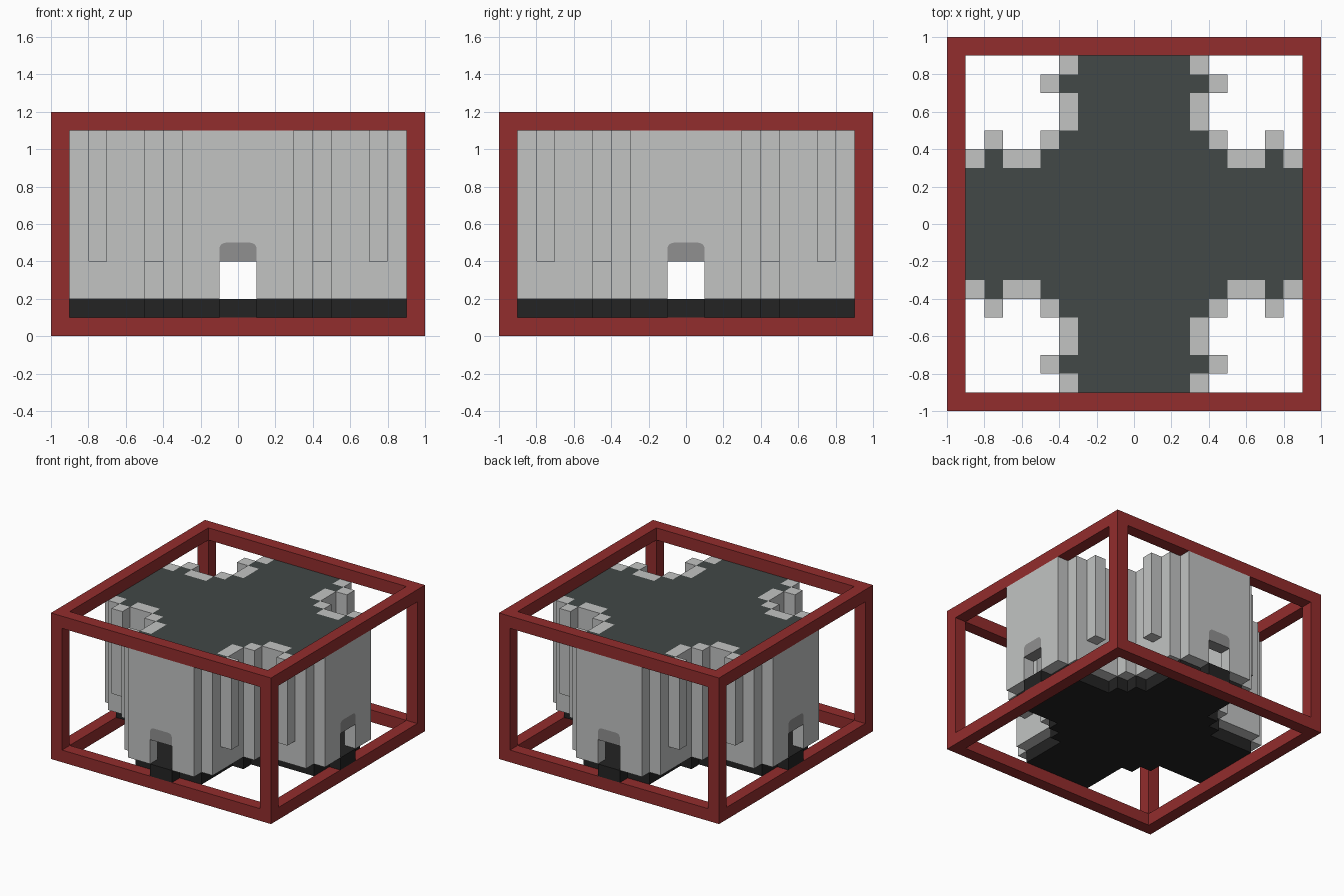
import bpy, bmesh, math
from mathutils import Matrix

if "Cube" in bpy.data.objects:
    bpy.data.objects.remove(bpy.data.objects["Cube"], do_unlink=True)


def material(name, rgb):
    m = bpy.data.materials.new(name)
    m.use_nodes = True
    m.diffuse_color = (*rgb, 1)
    m.node_tree.nodes["Principled BSDF"].inputs["Base Color"].default_value = (*rgb, 1)
    return m


RED = material("frame red", (0.29, 0.026, 0.026))
GREY = material("wall light grey", (0.54, 0.55, 0.545))
MID = material("lintel grey", (0.28, 0.28, 0.28))
ROOF = material("roof slate", (0.054, 0.065, 0.063))
BASE = material("base black", (0.017, 0.017, 0.017))

TURNS = [Matrix.Rotation(k * math.pi / 2, 4, 'Z') for k in range(4)]
MIRROR = Matrix.Scale(-1, 4, (1, 0, 0))
EIGHT = [t @ m for t in TURNS for m in (Matrix.Identity(4), MIRROR)]
UPRIGHT = Matrix.Rotation(math.pi / 2, 4, 'X')   # outline in x/z, depth towards the front


def prism(name, outline, start, end, mat, copies, upright=False):
    """Extrude an outline between two depths and repeat it for every copy matrix."""
    bm = bmesh.new()
    for copy in copies:
        matrix = copy @ UPRIGHT if upright else copy
        face = bm.faces.new([bm.verts.new(matrix @ Matrix.Translation((x, y, start)).translation)
                             for x, y in outline])
        top = bmesh.ops.extrude_face_region(bm, geom=[face], use_keep_orig=True)["geom"]
        shift = matrix.to_3x3() @ Matrix.Translation((0, 0, end - start)).translation
        bmesh.ops.translate(bm, vec=shift,
                            verts=[v for v in top if isinstance(v, bmesh.types.BMVert)])
    bmesh.ops.recalc_face_normals(bm, faces=bm.faces)
    mesh = bpy.data.meshes.new(name)
    bm.to_mesh(mesh)
    bm.free()
    mesh.materials.append(mat)
    obj = bpy.data.objects.new(name, mesh)
    bpy.context.collection.objects.link(obj)
    return obj


def rect(x0, x1, y0, y1):
    return [(x0, y0), (x1, y0), (x1, y1), (x0, y1)]


def four_way(half):
    """Complete a quarter outline from its half by diagonal mirroring, then turn it."""
    quarter = half + [(y, x) for x, y in reversed(half)]
    return [tuple((t @ Matrix.Translation((x, y, 0)).translation)[:2])
            for t in TURNS for x, y in quarter]


# Open box frame
prism("frame_posts", rect(0.9, 1, 0.9, 1), 0, 1.2, RED, TURNS)
prism("frame_bottom_rails", rect(-0.9, 0.9, 0.9, 1), 0, 0.1, RED, TURNS)
prism("frame_top_rails", rect(-0.9, 0.9, 0.9, 1), 1.1, 1.2, RED, TURNS)

# Cross-shaped base and roof
inner = [(0.5, 0.3), (0.5, 0.4), (0.4, 0.4)]
prism("base", four_way([(0.9, 0.3)] + inner), 0.1, 0.2, BASE, TURNS[:1])
bay = [(0.8, 0.3), (0.8, 0.4), (0.7, 0.4), (0.7, 0.3)]
prism("roof", four_way([(0.9, 0.3)] + bay + inner), 1.0, 1.1, ROOF, TURNS[:1])
prism("thresholds", rect(-0.1, 0.1, -1, -0.9), 0.1, 0.2, BASE, TURNS)

# End walls with a round-cornered doorway, its upper part filled by a lintel
R = 0.035
arc = [(0.1 - R + R * math.cos(a), 0.5 - R + R * math.sin(a))
       for a in (math.radians(d) for d in range(0, 91, 15))]
arch = [(-x, z) for x, z in arc] + list(reversed(arc))
prism("end_walls", [(-0.3, 0.2), (-0.1, 0.2)] + arch +
      [(0.1, 0.2), (0.3, 0.2), (0.3, 1.1), (-0.3, 1.1)], 0.9, 1, GREY, TURNS, True)
prism("lintels", [(-0.1, 0.4)] + arch + [(0.1, 0.4)], 0.9, 1, MID, TURNS, True)

# Side walls of the arms, notched for the raised bays
prism("side_walls", [(0.5, 0.2), (0.9, 0.2), (0.9, 1.1), (0.8, 1.1), (0.8, 0.4),
                     (0.7, 0.4), (0.7, 1.1), (0.5, 1.1)], 0.3, 0.4, GREY, EIGHT, True)
prism("bays", rect(0.7, 0.8, 0.4, 0.5), 0.4, 1.1, GREY, EIGHT)
prism("corner_posts", rect(0.4, 0.5, 0.4, 0.5), 0.2, 1.1, GREY, TURNS)
